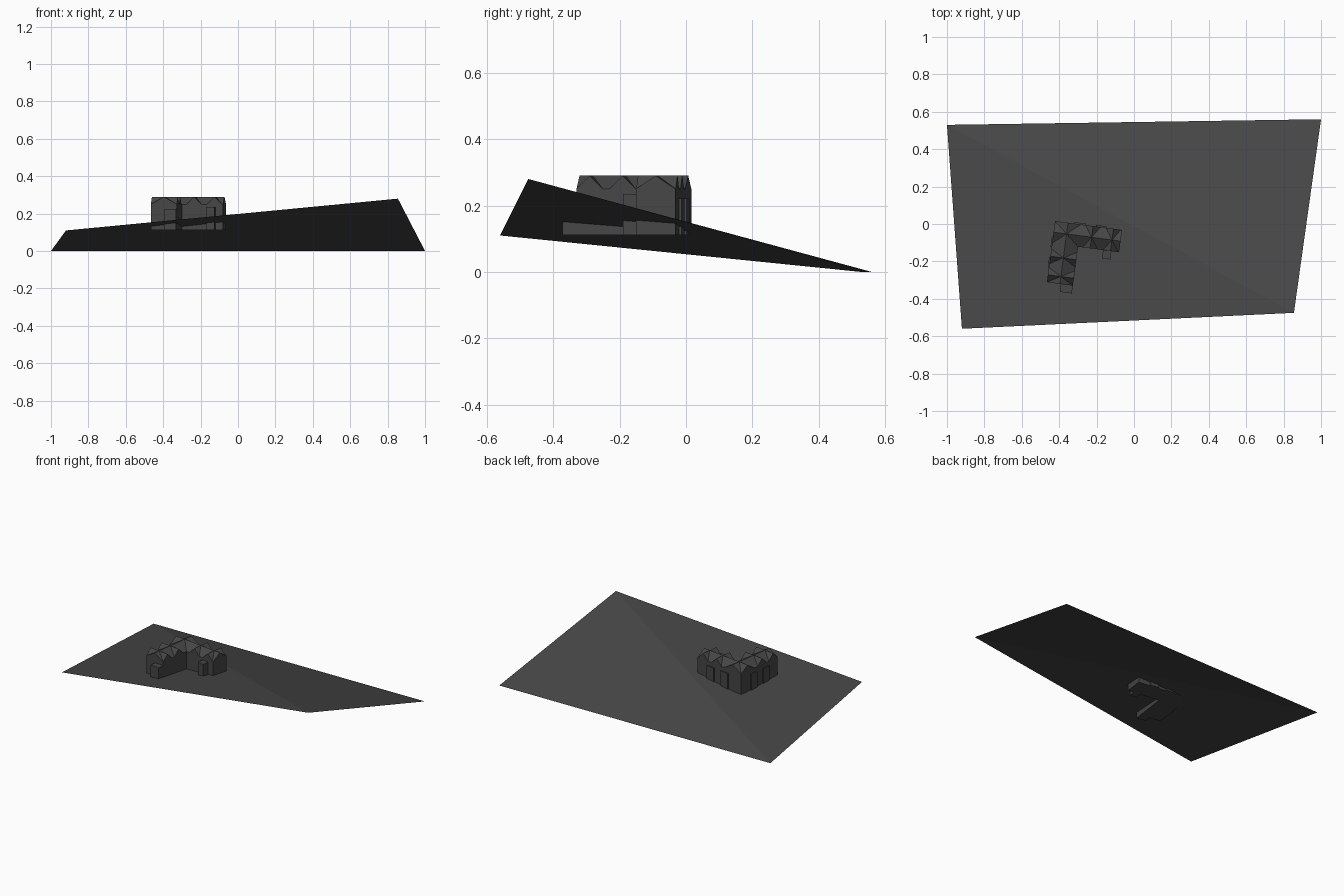
import bpy
import math
from mathutils import Matrix, Vector

if "Cube" in bpy.data.objects:
    bpy.data.objects.remove(bpy.data.objects["Cube"])

grey = bpy.data.materials.new("dark_grey")
grey.diffuse_color = (0.062, 0.062, 0.062, 1)
grey.use_nodes = True
grey.node_tree.nodes["Principled BSDF"].inputs["Base Color"].default_value = grey.diffuse_color


def make(name, verts, faces, matrix=None):
    mesh = bpy.data.meshes.new(name)
    mesh.from_pydata([matrix @ Vector(v) if matrix else v for v in verts], [], faces)
    mesh.materials.append(grey)
    mesh.update()
    obj = bpy.data.objects.new(name, mesh)
    bpy.context.collection.objects.link(obj)
    return obj


# Sloping plot of land, folded along one diagonal
make("land",
     [(-1, 0.53, 0), (-0.92, -0.56, 0.11), (0.855, -0.475, 0.28), (1, 0.56, 0)],
     [(0, 1, 2), (0, 2, 3)])

# Building frame: origin at its north-west corner, turned a little clockwise
FRAME = Matrix.Translation((-0.422, 0.016, 0)) @ Matrix.Rotation(math.radians(-7.6), 4, 'Z')
BASE, EAVE, RIDGE = 0.112, 0.25, 0.29


def extrude(name, profile, start, end, along_u):
    """Extrude a (side, z) profile along the u or v axis of the building."""
    n = len(profile)
    verts = [(t, s, z) if along_u else (s, t, z)
             for t in (start, end) for s, z in profile]
    faces = [tuple(range(n))[::-1], tuple(range(n, 2 * n))]
    faces += [(i, (i + 1) % n, n + (i + 1) % n, n + i) for i in range(n)]
    if not along_u:
        faces = [f[::-1] for f in faces]
    return make(name, verts, faces, FRAME)


def wing(name, s0, s1, start, end, along_u):
    extrude(name, [(s0, BASE), (s1, BASE), (s1, EAVE), ((s0 + s1) / 2, RIDGE), (s0, EAVE)],
            start, end, along_u)


def cross_gable(name, centre, half, start, end, along_u):
    extrude(name, [(centre - half, EAVE), (centre + half, EAVE), (centre, RIDGE)],
            start, end, along_u)


def box(name, u0, u1, v0, v1, top):
    extrude(name, [(v0, BASE), (v1, BASE), (v1, top), (v0, top)], u0, u1, True)


# Two gabled wings forming an L
wing("west_wing", 0, 0.14, -0.33, 0, False)
wing("north_wing", -0.12, 0, 0, 0.361, True)

# Cross gables as high as the main ridges
for v in (-0.19, -0.29):
    cross_gable("west_wing_gable", v, 0.04, 0, 0.14, True)
for u in (0.205, 0.315):
    cross_gable("north_wing_gable", u, 0.04, -0.12, 0, False)

# Shallow bays on the outer walls
for u in (0.105, 0.22):
    box("north_bay", u, u + 0.06, -0.01, 0.008, 0.222)
for v in (-0.14, -0.25):
    box("west_bay", -0.006, 0.01, v, v + 0.055, 0.222)

# Porches
box("south_porch", 0.075, 0.14, -0.372, -0.32, 0.225)
box("inner_porch", 0.275, 0.32, -0.165, -0.11, 0.235)
